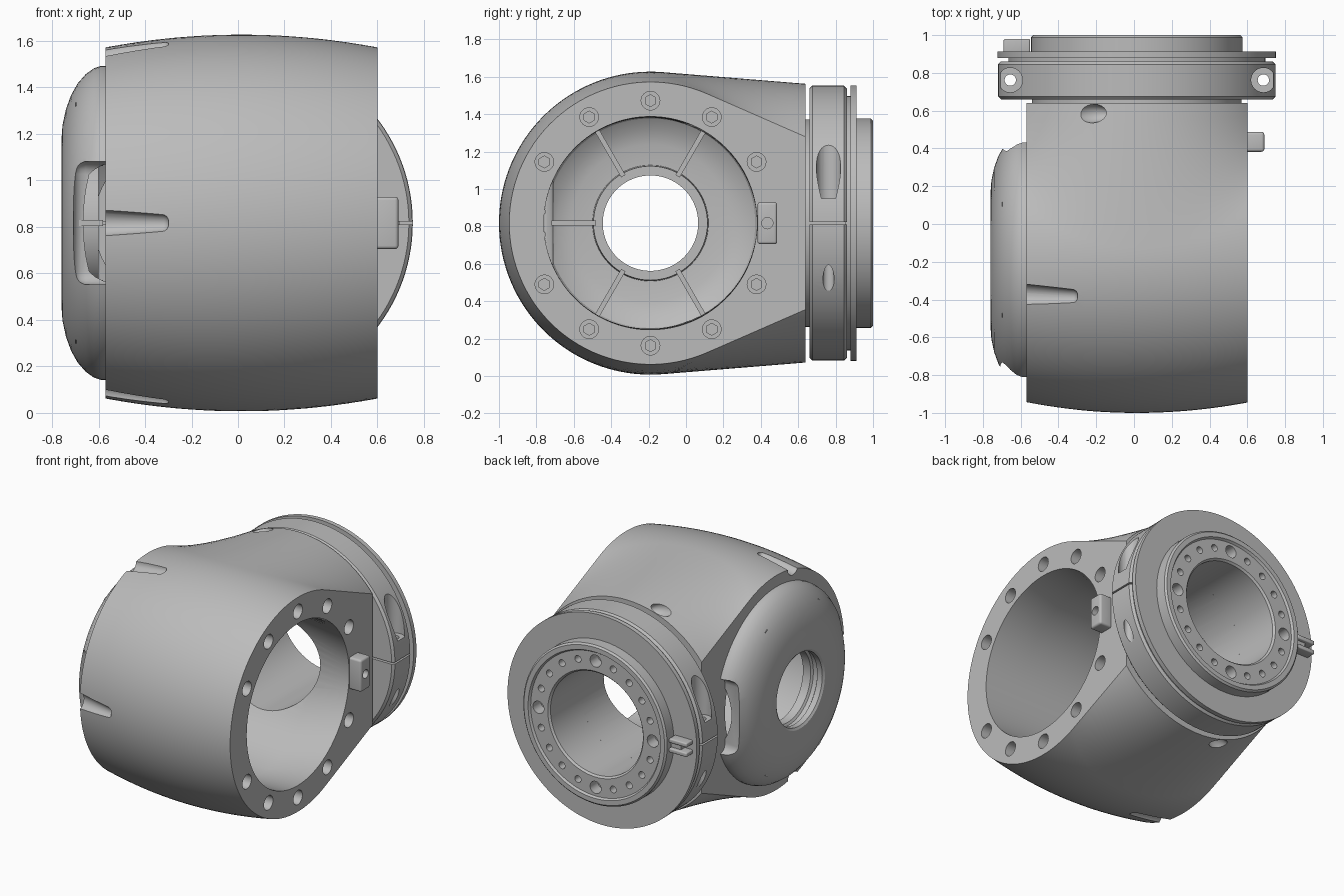
import bpy, bmesh, math
from mathutils import Vector, Matrix

if "Cube" in bpy.data.objects:
    bpy.data.objects.remove(bpy.data.objects["Cube"], do_unlink=True)

CX, CY, CZ = 0.015, -0.19, 0.817      # rear axis x, side axis y, shared height
HALF, REAR = 0.585, 0.64              # body half width, rear face

grey = bpy.data.materials.new("housing_grey")
grey.use_nodes = True
grey.diffuse_color = (0.5, 0.5, 0.5, 1)
grey.node_tree.nodes["Principled BSDF"].inputs["Base Color"].default_value = (0.5, 0.5, 0.5, 1)


def finish(name, bm):
    bmesh.ops.recalc_face_normals(bm, faces=bm.faces[:])
    mesh = bpy.data.meshes.new(name)
    bm.to_mesh(mesh)
    bm.free()
    ob = bpy.data.objects.new(name, mesh)
    bpy.context.scene.collection.objects.link(ob)
    mesh.materials.append(grey)
    return ob


def side_point(x, r, deg):
    a = math.radians(deg)
    return Vector((x, CY + r * math.cos(a), CZ + r * math.sin(a)))


def rear_point(y, r, deg):
    a = math.radians(deg)
    return Vector((CX + r * math.cos(a), y, CZ + r * math.sin(a)))


def tube_mesh(rings):
    """Join closed rings of points into a closed ring-shaped skin."""
    bm = bmesh.new()
    rows = [[bm.verts.new(p) for p in ring] for ring in rings]
    for i, a in enumerate(rows):
        b = rows[(i + 1) % len(rows)]
        for j in range(len(a)):
            k = (j + 1) % len(a)
            bm.faces.new((a[j], a[k], b[k], b[j]))
    return bm


def lathe(name, profile, place, steps=96):
    """Spin a closed (radius, position) profile around the side or rear axis."""
    return finish(name, tube_mesh([[place(p, r, 360 * i / steps) for r, p in profile]
                                   for i in range(steps)]))


def rod(p, q, r1, r2=None, sides=32, round_tip=0):
    bm = bmesh.new()
    p, q = Vector(p), Vector(q)
    turn = (q - p).to_track_quat("Z", "Y").to_matrix().to_4x4()
    bmesh.ops.create_cone(bm, cap_ends=True, segments=sides, radius1=r1,
                          radius2=r1 if r2 is None else r2, depth=(q - p).length,
                          matrix=Matrix.Translation((p + q) / 2) @ turn)
    if round_tip:
        tip = [e for e in bm.edges if all((v.co - q).length < (v.co - p).length for v in e.verts)]
        bmesh.ops.bevel(bm, geom=tip, offset=round_tip, segments=4, profile=0.5, affect="EDGES")
    return bm


def add_box(bm, centre, size, turn=Matrix(), bevel=0):
    made = bmesh.ops.create_cube(bm, size=1, matrix=Matrix.Translation(centre) @ turn
                                 @ Matrix.Diagonal((*size, 1)))
    if bevel:
        edges = list({e for v in made["verts"] for e in v.link_edges})
        bmesh.ops.bevel(bm, geom=edges, offset=bevel, segments=4, profile=0.5, affect="EDGES")
    return bm


def volume(mesh):
    bm = bmesh.new()
    bm.from_mesh(mesh)
    result = bm.calc_volume(signed=True)
    bm.free()
    return result


def cut(target, bm):
    """Subtract one closed shape, trying the next solver if a result is unsound."""
    cutter = finish("cutter", bm)
    cutter.hide_render = True
    before = volume(target.data)
    mod = target.modifiers.new("cut", "BOOLEAN")
    mod.operation, mod.object = "DIFFERENCE", cutter
    for solver in ("EXACT", "MANIFOLD", "FLOAT"):
        mod.solver = solver
        done = target.evaluated_get(bpy.context.evaluated_depsgraph_get())
        if 0.8 * before < volume(done.data) < before:
            target.data = bpy.data.meshes.new_from_object(done)
            break
    target.modifiers.remove(mod)
    bpy.data.objects.remove(cutter, do_unlink=True)


# Main body: barrel sections blended tangentially into the round rear neck
def section(x):
    u = x - CX
    radius = 0.81 - 0.055 * (u / HALF) ** 2
    h, d = math.sqrt(0.745 ** 2 - u ** 2), REAR - CY
    t = math.degrees(math.atan2(h, d) + math.acos(radius / math.hypot(d, h)))
    top, low = side_point(x, radius, t), side_point(x, radius, -t)
    end, low_end = Vector((x, REAR, CZ + h)), Vector((x, REAR, CZ - h))
    pts = [end.lerp(top, i / 8) for i in range(8)]
    pts += [side_point(x, radius, t + (360 - 2 * t) * i / 72) for i in range(73)]
    pts += [low.lerp(low_end, i / 8) for i in range(1, 9)]
    return pts + [low_end.lerp(end, i / 16) for i in range(1, 16)]


def bore_ring(x):
    axis = Vector((x, CY, CZ))
    return [axis + (p - axis).normalized() * 0.57 for p in section(x)]


sections = [section(CX - HALF * math.cos(math.pi * i / 32)) for i in range(33)]
bores = [bore_ring(CX + HALF * s) for s in (1, 0.5, 0, -0.5, -1)]
body = finish("main_body", tube_mesh(sections + bores))

# Rear bore into the cavity
cut(body, rod((CX, 0.05, CZ), (CX, 0.9, CZ), 0.36, sides=90))

# Bolt holes on the open side: counterbores with hexagon sockets
for a in range(0, 360, 30):
    if a not in (0, 180):
        for r, depth, sides in ((0.05, 0.07, 24), (0.032, 0.14, 6)):
            cut(body, rod(side_point(0.7, 0.655, a), side_point(0.6 - depth, 0.655, a), r, sides=sides))

# Tapered grooves at the domed edge
for a in (180, 104, 256):
    cut(body, rod(side_point(-0.65, 0.76, a), side_point(-0.30, 0.805, a), 0.064, 0.036,
                  round_tip=0.025))

# Oval pockets near the neck
for s in (1, -1):
    bm = bmesh.new()
    bmesh.ops.create_uvsphere(bm, u_segments=32, v_segments=16, radius=1,
                              matrix=Matrix.Translation((-0.225, 0.585, CZ + s * 0.72))
                              @ Matrix.Rotation(s * 0.3, 4, "Y")
                              @ Matrix.Diagonal((0.10, 0.05, 0.05, 1)))
    cut(body, bm)

# Domed side cover with a central hole and an inner collar
outer = [(0.675, -0.565), (0.675, -0.59), (0.665, -0.62), (0.64, -0.655), (0.60, -0.69),
         (0.55, -0.718), (0.49, -0.74), (0.42, -0.755), (0.35, -0.76), (0.27, -0.76)]
inner = [(0.255, -0.75), (0.255, -0.71), (0.27, -0.70), (0.27, -0.67), (0.255, -0.66), (0.255, -0.60),
         (0.305, -0.60), (0.31, -0.705), (0.42, -0.70), (0.50, -0.68), (0.56, -0.64), (0.60, -0.565)]
dome = lathe("side_dome", outer + inner, side_point)
for s, start in ((1, 0.57), (-1, 0.52)):
    cut(dome, add_box(bmesh.new(), (-0.61, CY + s * (start + 0.14), CZ), (0.2, 0.28, 0.53), bevel=0.055))

# Radial ribs inside the dome
bm = bmesh.new()
for a in (60, 120, 180, 240, 300):
    reach = 0.53 if a == 180 else 0.59
    add_box(bm, side_point(-0.64, (0.29 + reach) / 2, a), (0.12, reach - 0.29, 0.026),
            Matrix.Rotation(math.radians(a), 4, "X"))
finish("dome_ribs", bm)

# Key block on the open side
key = finish("side_key", add_box(bmesh.new(), (0.635, 0.435, CZ), (0.11, 0.105, 0.225), bevel=0.015))
cut(key, rod((0.55, 0.435, CZ), (0.8, 0.435, CZ), 0.03))

# Split clamp ring with screw pockets
clamp = lathe("clamp_ring", [(0.55, 0.66), (0.72, 0.66), (0.735, 0.675), (0.735, 0.845),
                             (0.72, 0.86), (0.55, 0.86)], rear_point, 128)
for s in (1, -1):
    x = CX + s * 0.67
    for low, high, r in ((0.95, 1.6, 0.065), (0.3, 1.0, 0.03)):
        cut(clamp, rod((x, 0.762, low), (x, 0.762, high), r))
    cut(clamp, add_box(bmesh.new(), (CX + s * 0.68, 0.76, CZ), (0.3, 0.3, 0.012)))

# Rear flange: neck, thin plate and raised lip
flange = lathe("rear_flange", [(0.36, 0.60), (0.555, 0.60), (0.555, 0.85), (0.68, 0.85), (0.68, 0.88),
                               (0.737, 0.88), (0.737, 0.912), (0.56, 0.912), (0.56, 0.988),
                               (0.548, 1.0), (0.515, 1.0), (0.505, 0.985), (0.372, 0.985),
                               (0.36, 0.972)], rear_point, 128)
for i in range(20):
    a = 18 * i
    cut(flange, rod(rear_point(0.9, 0.445, a), rear_point(1.1, 0.445, a),
                    0.024 if i % 5 else 0.043, sides=20))

# Forked locating key on the plate
bm = bmesh.new()
for s in (1, -1):
    add_box(bm, (-0.62, 0.942, CZ + s * 0.034), (0.14, 0.075, 0.03), bevel=0.008)
add_box(bm, (-0.59, 0.93, CZ), (0.08, 0.05, 0.05))
finish("plate_key", bm)

# Smooth shading with crisp edges
for ob in bpy.context.scene.collection.objects:
    ob.select_set(ob.type == "MESH")
bpy.context.view_layer.objects.active = body
bpy.ops.object.shade_smooth_by_angle(angle=math.radians(28))
